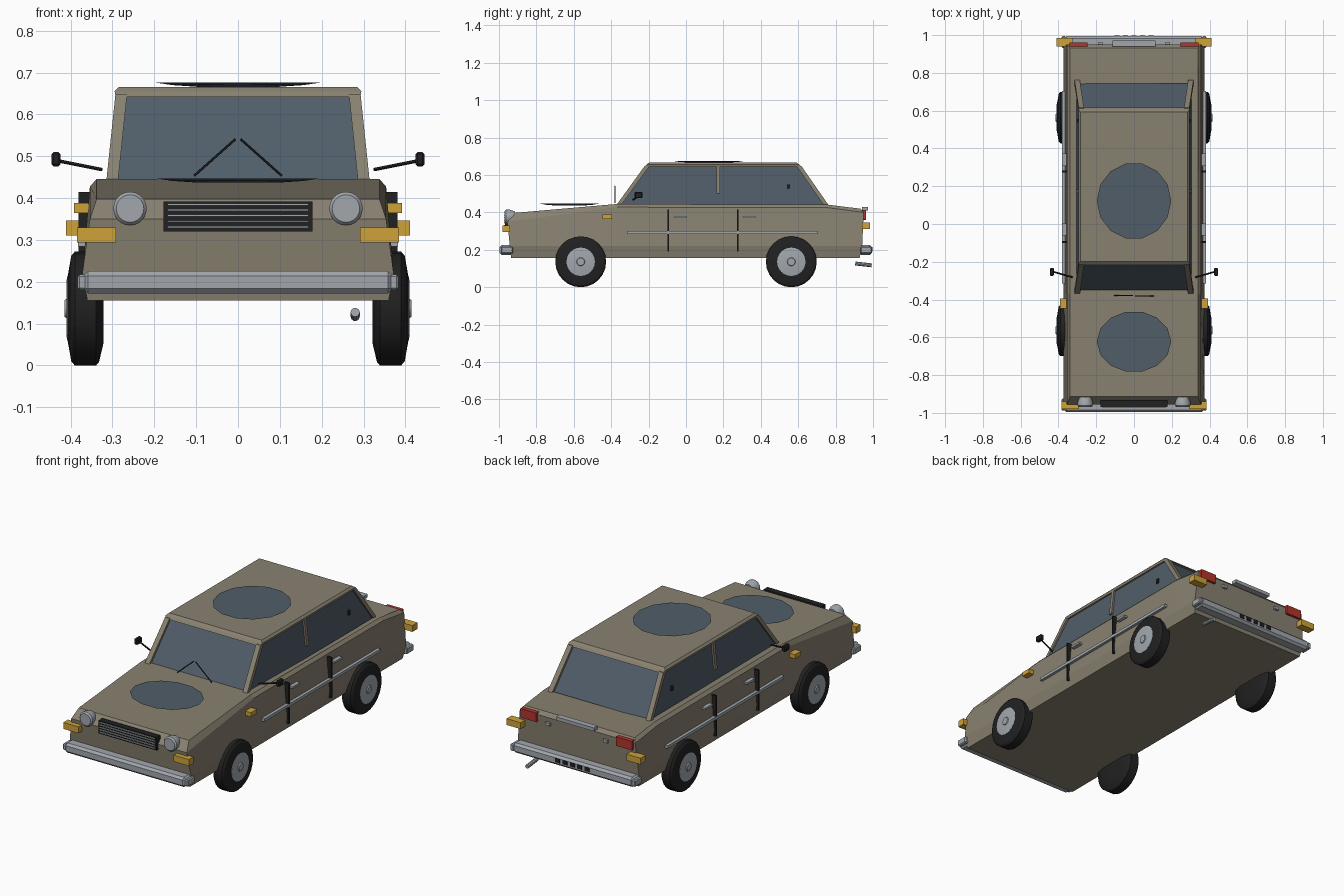
import bpy, bmesh, math
from mathutils import Vector

if "Cube" in bpy.data.objects:
    bpy.data.objects.remove(bpy.data.objects["Cube"])


def material(name, rgb):
    m = bpy.data.materials.new(name)
    m.diffuse_color = (*rgb, 1)
    m.use_nodes = True
    m.node_tree.nodes["Principled BSDF"].inputs["Base Color"].default_value = m.diffuse_color
    return m


PAINT = material("khaki paint", (0.25, 0.222, 0.165))
GLASS = material("blue grey glass", (0.08, 0.11, 0.14))
BLACK = material("black rubber", (0.015, 0.015, 0.016))
CHROME = material("dull chrome", (0.36, 0.39, 0.42))
AMBER = material("amber lens", (0.62, 0.36, 0.04))
RED = material("red lens", (0.45, 0.035, 0.025))


def loft(name, rings, mat, smooth=False):
    """Skin a stack of equal-length closed rings and cap both ends."""
    bm = bmesh.new()
    vs = [[bm.verts.new(p) for p in r] for r in rings]
    n = len(vs[0])
    for a, b in zip(vs, vs[1:]):
        for i in range(n):
            j = (i + 1) % n
            bm.faces.new((a[i], a[j], b[j], b[i]))
    bm.faces.new(vs[0][::-1])
    bm.faces.new(vs[-1])
    bmesh.ops.recalc_face_normals(bm, faces=bm.faces)
    me = bpy.data.meshes.new(name)
    bm.to_mesh(me)
    bm.free()
    me.materials.append(mat)
    ob = bpy.data.objects.new(name, me)
    bpy.context.collection.objects.link(ob)
    if smooth:
        bpy.ops.object.select_all(action='DESELECT')
        ob.select_set(True)
        bpy.context.view_layer.objects.active = ob
        bpy.ops.object.shade_smooth_by_angle(angle=math.radians(30))
    return ob


def rect(hw, y0, y1, z):
    return [(-hw, y0, z), (hw, y0, z), (hw, y1, z), (-hw, y1, z)]


def box(name, x, y, z, mat, bevel=0):
    """Box from (min, max) pairs."""
    ring = lambda h: [(x[0], y[0], h), (x[1], y[0], h), (x[1], y[1], h), (x[0], y[1], h)]
    ob = loft(name, [ring(z[0]), ring(z[1])], mat)
    if bevel:
        b = ob.modifiers.new("bevel", 'BEVEL')
        b.width, b.segments = bevel, 1
    return ob


def lathe(name, a, b, profile, mat, n=24, smooth=True):
    """Rings along a-b; profile is (fraction along axis, radius)."""
    a, b = Vector(a), Vector(b)
    q = (b - a).to_track_quat('Z', 'Y')
    rings = []
    for t, r in profile:
        c = a.lerp(b, t)
        rings.append([c + q @ Vector((r * math.cos(k * math.tau / n), r * math.sin(k * math.tau / n), 0))
                      for k in range(n)])
    return loft(name, rings, mat, smooth)


def rod(name, a, b, r, mat, n=6):
    return lathe(name, a, b, [(0, r), (1, r)], mat, n, n > 6)


# Lower body: sill, waist, shoulder and deck rings with sloped hood and boot
def body_ring(hw, pts):
    return [(hw, y, z) for y, z in pts] + [(-hw, y, z) for y, z in reversed(pts)]


loft("body", [
    body_ring(0.360, [(-0.935, 0.155), (-0.37, 0.155), (0.76, 0.155), (0.928, 0.155)]),
    body_ring(0.372, [(-0.942, 0.22), (-0.37, 0.22), (0.76, 0.22), (0.942, 0.22)]),
    body_ring(0.354, [(-0.955, 0.35), (-0.37, 0.428), (0.76, 0.425), (0.950, 0.40)]),
    body_ring(0.338, [(-0.912, 0.398), (-0.37, 0.445), (0.76, 0.441), (0.932, 0.42)]),
], PAINT)

# Cabin: glass core, roof and corner pillars
loft("cabin_glass", [rect(0.305, -0.355, 0.745, 0.435), rect(0.282, -0.205, 0.60, 0.648)], GLASS)
loft("roof", [rect(0.292, -0.222, 0.617, 0.642), rect(0.295, -0.212, 0.607, 0.655),
              rect(0.284, -0.198, 0.592, 0.666)], PAINT)
for s in (-1, 1):
    for tag, yb, yt in (("front", -0.36, -0.208), ("rear", 0.75, 0.604)):
        def foot(y, x, z):
            return [(s * (x + dx), y + dy, z) for dx, dy in
                    ((-0.015, -0.013), (0.013, -0.013), (0.013, 0.013), (-0.015, 0.013))]
        loft(tag + "_pillar", [foot(yb, 0.302, 0.438), foot(yt, 0.280, 0.648)], PAINT)

    # Side window divider and small catch
    loft("middle_pillar", [[(s * (x + dx), y, z) for dx, y in
                            ((-0.006, 0.163), (0.006, 0.163), (0.006, 0.183), (-0.006, 0.183))]
                           for x, z in ((0.302, 0.50), (0.286, 0.645))], PAINT)
    box("window_catch", sorted((s * 0.285, s * 0.302)), (0.54, 0.556), (0.525, 0.55), BLACK)

    # Doors: gaps, handles and side trim
    for y in (-0.095, 0.277):
        box("door_gap", sorted((s * 0.345, s * 0.381)), (y - 0.005, y + 0.005), (0.19, 0.415), BLACK)
    for y in (-0.03, 0.34):
        box("door_handle", sorted((s * 0.35, s * 0.380)), (y - 0.032, y + 0.032), (0.370, 0.381), CHROME)
    box("side_trim", sorted((s * 0.355, s * 0.382)), (-0.315, 0.705), (0.284, 0.300), CHROME)
    box("side_repeater", sorted((s * 0.35, s * 0.392)), (-0.447, -0.395), (0.364, 0.388), AMBER)

    # Wing mirrors
    rod("mirror_arm", (s * 0.325, -0.282, 0.468), (s * 0.43, -0.252, 0.489), 0.0045, BLACK)
    box("mirror_head", sorted((s * 0.424, s * 0.446)), (-0.275, -0.232), (0.476, 0.510), BLACK, 0.005)

    # Lamps
    lathe("headlamp", (s * 0.258, -0.915, 0.375), (s * 0.258, -0.97, 0.375),
          [(0, 0.03), (0.5, 0.04), (0.85, 0.04), (1, 0.033)], CHROME, 20)
    box("front_indicator", sorted((s * 0.292, s * 0.385)), (-0.980, -0.940), (0.294, 0.330), AMBER)
    box("rear_indicator", sorted((s * 0.325, s * 0.411)), (0.940, 0.985), (0.311, 0.346), AMBER)
    box("tail_lamp", sorted((s * 0.245, s * 0.342)), (0.935, 0.962), (0.362, 0.412), RED)
    box("plate_lamp", sorted((s * 0.163, s * 0.190)), (0.94, 0.962), (0.360, 0.376), CHROME)

    # Wiper
    rod("wiper", (s * 0.105, -0.38, 0.453), (s * 0.006, -0.38, 0.541), 0.003, BLACK, 5)

    # Wheels
    for y in (-0.563, 0.563):
        lathe("tyre", (s * 0.322, y, 0.136), (s * 0.407, y, 0.136),
              [(0, 0.085), (0.12, 0.128), (0.2, 0.136), (0.8, 0.136), (0.9, 0.126), (1, 0.078)], BLACK)
        lathe("hub", (s * 0.39, y, 0.136), (s * 0.410, y, 0.136),
              [(0, 0.076), (0.9, 0.076), (1, 0.066)], CHROME)
        lathe("hub_cap", (s * 0.405, y, 0.136), (s * 0.415, y, 0.136),
              [(0, 0.026), (1, 0.02)], CHROME, 12)

# Bumpers with narrow end pieces
for tag, y0, y1 in (("front", -0.996, -0.925), ("rear", 0.925, 0.994)):
    box(tag + "_bumper", (-0.37, 0.37), (y0, y1), (0.172, 0.226), CHROME, 0.012)
    for s in (-1, 1):
        box(tag + "_bumper_end", sorted((s * 0.36, s * 0.384)), (y0 + 0.008, y1), (0.18, 0.217), CHROME, 0.005)

# Grille with horizontal bars
box("grille", (-0.178, 0.178), (-0.968, -0.935), (0.320, 0.392), BLACK)
for i in range(5):
    z = 0.331 + i * 0.0135
    box("grille_bar", (-0.168, 0.168), (-0.973, -0.966), (z - 0.0022, z + 0.0022), CHROME)

# Boot trim and dark blocks along the rear bumper
box("boot_trim", (-0.115, 0.115), (0.94, 0.972), (0.411, 0.430), CHROME)
for i in range(5):
    x = (i - 2) * 0.045
    box("bumper_block", (x - 0.014, x + 0.014), (0.99, 0.998), (0.192, 0.214), BLACK)

# Exhaust pipe
rod("exhaust_pipe", (0.28, 0.905, 0.127), (0.28, 0.993, 0.117), 0.011, CHROME, 10)

# Shallow discs on roof and hood
for tag, y, ry, z in (("roof", 0.122, 0.203, 0.676), ("hood", -0.623, 0.162, 0.447)):
    n = 14
    loft(tag + "_disc", [[(0.197 * k * math.cos(i * math.tau / n), y + ry * k * math.sin(i * math.tau / n), z - d)
                          for i in range(n)] for k, d in ((0.5, 0.010), (0.8, 0.006), (1, 0))], GLASS)
